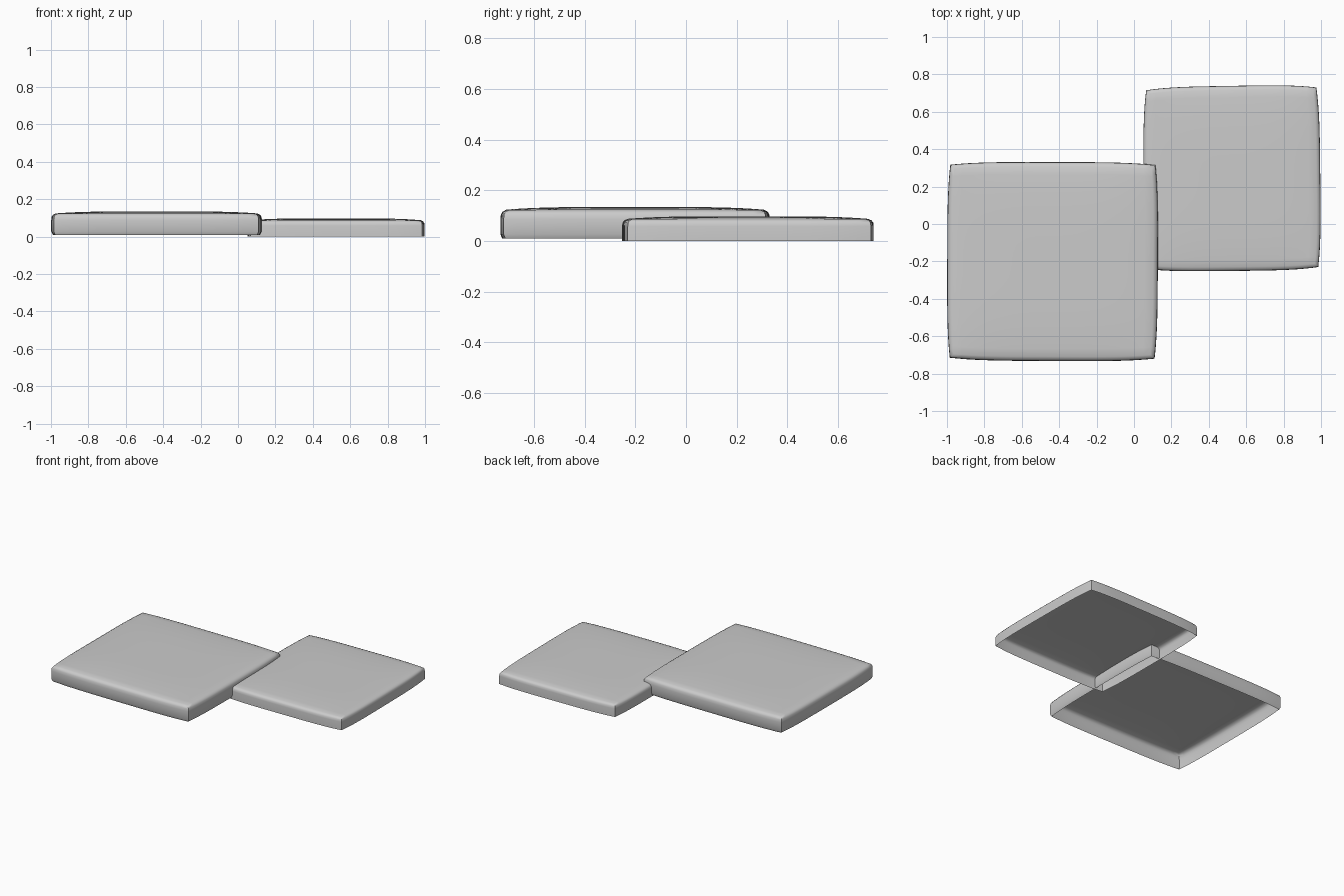
import bpy, bmesh

if "Cube" in bpy.data.objects:
    bpy.data.objects.remove(bpy.data.objects["Cube"])

def pad(name, corners, bulge, base, edge, top, curl):
    """Thin puffed square shell, open underneath.
    corners: front-left, front-right, back-right, back-left."""
    bm = bmesh.new()
    bmesh.ops.create_grid(bm, x_segments=24, y_segments=24, size=0.955)
    # domed top panel
    for v in bm.verts:
        x, y = v.co.x, v.co.y
        v.co.z = edge + (top - edge) * (1 - x**4) * (1 - y**4)
    # rolled edge and side walls: (outline scale, height)
    h = edge - base
    profile = [(0.983, edge - 0.05 * h), (0.996, edge - 0.15 * h),
               (1.0, edge - 0.32 * h), (1.0, base + 0.15 * h), (1.0 - curl, base)]
    ring = [e for e in bm.edges if e.is_boundary]
    scale = 0.955
    for s, z in profile:
        res = bmesh.ops.extrude_edge_only(bm, edges=ring)["geom"]
        ring = [g for g in res if isinstance(g, bmesh.types.BMEdge)]
        for v in (g for g in res if isinstance(g, bmesh.types.BMVert)):
            v.co.x *= s / scale
            v.co.y *= s / scale
            v.co.z = z
        scale = s
    # map the unit square to the bowed outline
    for v in bm.verts:
        a, b = v.co.x, v.co.y
        w = [(1 - a) * (1 - b), (1 + a) * (1 - b), (1 + a) * (1 + b), (1 - a) * (1 + b)]
        x = sum(k * c[0] for k, c in zip(w, corners)) / 4
        y = sum(k * c[1] for k, c in zip(w, corners)) / 4
        v.co.x = x + bulge * a * (1 - b**4)
        v.co.y = y + bulge * b * (1 - a**4)
    bmesh.ops.recalc_face_normals(bm, faces=bm.faces)
    if max(bm.faces, key=lambda f: f.calc_center_median().z).normal.z < 0:
        bmesh.ops.reverse_faces(bm, faces=bm.faces)
    me = bpy.data.meshes.new(name)
    bm.to_mesh(me)
    bm.free()
    ob = bpy.data.objects.new(name, me)
    bpy.context.collection.objects.link(ob)
    bpy.ops.object.select_all(action='DESELECT')
    ob.select_set(True)
    bpy.context.view_layer.objects.active = ob
    bpy.ops.object.shade_smooth_by_angle(angle=0.7)

# large front-left pad
pad("large_pad", [(-0.985, -0.715), (0.11, -0.72), (0.115, 0.315), (-0.982, 0.317)],
    0.015, 0.01, 0.122, 0.135, 0.015)
# small back-right pad
pad("small_pad", [(0.068, -0.24), (0.985, -0.23), (0.975, 0.73), (0.065, 0.715)],
    0.016, 0.0, 0.086, 0.098, 0.0)
